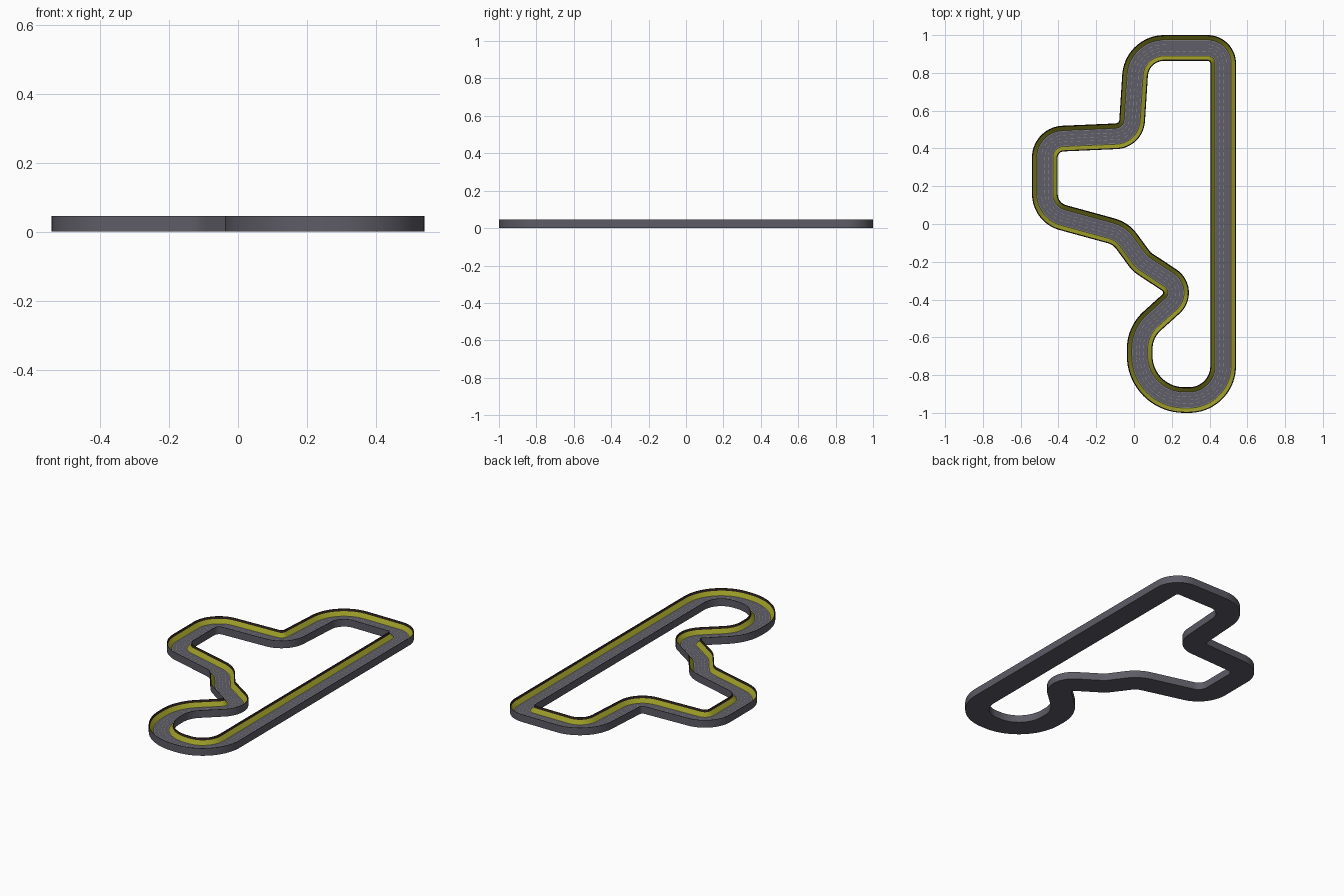
import bpy, math
from mathutils import Vector

if "Cube" in bpy.data.objects:
    bpy.data.objects.remove(bpy.data.objects["Cube"])

W = 0.068          # half width of the track
H = 0.045          # wall height
FLOOR = 0.011      # road surface height

# Centre line corners: x, y, bend radius (counter-clockwise)
CORNERS = [
    (0.472, -0.932, 0.18), (0.472, 0.932, 0.082), (0.015, 0.932, 0.155),
    (-0.015, 0.468, 0.088), (-0.472, 0.448, 0.10), (-0.472, 0.06, 0.13),
    (-0.07, -0.05, 0.15), (0.04, -0.20, 0.13), (0.273, -0.354, 0.08),
    (0.03, -0.573, 0.20), (0.03, -0.932, 0.235),
]


def material(name, rgb):
    m = bpy.data.materials.new(name)
    m.diffuse_color = (*rgb, 1)
    m.use_nodes = True
    m.node_tree.nodes["Principled BSDF"].inputs["Base Color"].default_value = m.diffuse_color
    return m


def rounded_path(corners, step=math.radians(5)):
    """Closed path as (point, tangent) pairs with an arc at every corner."""
    path, n = [], len(corners)
    for i, (x, y, r) in enumerate(corners):
        p = Vector((x, y))
        a = (p - Vector(corners[i - 1][:2])).normalized()
        b = (Vector(corners[(i + 1) % n][:2]) - p).normalized()
        turn = math.atan2(a.x * b.y - a.y * b.x, a.dot(b))
        side = math.copysign(1, turn)
        start = p - a * r * math.tan(abs(turn) / 2)
        centre = start + Vector((-a.y, a.x)) * r * side
        k = max(4, round(abs(turn) / step))
        for j in range(k + 1):
            ang = math.atan2(a.y, a.x) + turn * j / k
            t = Vector((math.cos(ang), math.sin(ang)))
            path.append((centre - Vector((-t.y, t.x)) * r * side, t))
    return path


PATH = rounded_path(CORNERS)


def offset(sample, d, z):
    """Point at distance d to the right of the path."""
    p, t = sample
    return (p.x + t.y * d, p.y - t.x * d, z)


def make(name, verts, faces, mat):
    me = bpy.data.meshes.new(name)
    me.from_pydata(verts, [], faces)
    me.materials.append(mat)
    ob = bpy.data.objects.new(name, me)
    bpy.context.collection.objects.link(ob)
    me.shade_smooth()
    me.set_sharp_from_angle(angle=math.radians(30))
    return ob


def sweep(name, profile, mat):
    """Sweep an open (offset, z) profile, listed left to right, round the path."""
    m, n = len(profile), len(PATH)
    verts = [offset(s, d, z) for s in PATH for d, z in profile]
    faces = []
    for i in range(n):
        k = (i + 1) % n
        for j in range(m - 1):
            faces.append((i * m + j, i * m + j + 1, k * m + j + 1, k * m + j))
    return make(name, verts, faces, mat)


# Evenly spaced access along the path
LENGTHS = [(PATH[(i + 1) % len(PATH)][0] - PATH[i][0]).length for i in range(len(PATH))]
TOTAL = sum(LENGTHS)


def sample_at(s):
    s %= TOTAL
    for i, seg in enumerate(LENGTHS):
        if s <= seg and seg > 0:
            (p, t), (q, u) = PATH[i], PATH[(i + 1) % len(PATH)]
            f = s / seg
            return p.lerp(q, f), t.lerp(u, f).normalized()
        s -= seg
    return PATH[0]


def dashes(name, d, width, pitch, mat):
    count = round(TOTAL / pitch)
    verts, faces = [], []
    for i in range(count):
        a = sample_at(i * TOTAL / count)
        b = sample_at((i + 0.55) * TOTAL / count)
        k = len(verts)
        for s in (a, b):
            verts += [offset(s, d - width / 2, FLOOR + 0.0008),
                      offset(s, d + width / 2, FLOOR + 0.0008)]
        faces.append((k, k + 1, k + 3, k + 2))
    make(name, verts, faces, mat)


grey = material("wall_grey", (0.11, 0.105, 0.13))
asphalt = material("asphalt", (0.115, 0.11, 0.135))
yellow = material("kerb_yellow", (0.32, 0.32, 0.02))
dark = material("barrier_dark", (0.025, 0.015, 0.012))
paint = material("line_paint", (0.32, 0.31, 0.33))

# Outer shell: both side walls and the underside
sweep("base_shell", [(W, H), (W, 0), (-W, 0), (-W, H)], grey)

# Road surface
sweep("road", [(-0.042, FLOOR), (0.042, FLOOR)], asphalt)

# Sloping kerbs, dark barriers and edge lines on both sides
sweep("kerb_left", [(-0.062, 0.032), (-0.042, FLOOR)], yellow)
sweep("kerb_right", [(0.042, FLOOR), (0.062, 0.032)], yellow)
sweep("barrier_left", [(-W, H), (-0.066, H), (-0.062, 0.032)], dark)
sweep("barrier_right", [(0.062, 0.032), (0.066, H), (W, H)], dark)
for side, d in (("left", -0.0395), ("right", 0.0395)):
    sweep("edge_line_" + side, [(d - 0.0015, FLOOR + 0.0008), (d + 0.0015, FLOOR + 0.0008)], paint)

# Dashed lane markings
for name, d in (("left", -0.018), ("middle", 0.0), ("right", 0.018)):
    dashes("lane_dashes_" + name, d, 0.002, 0.035, paint)
